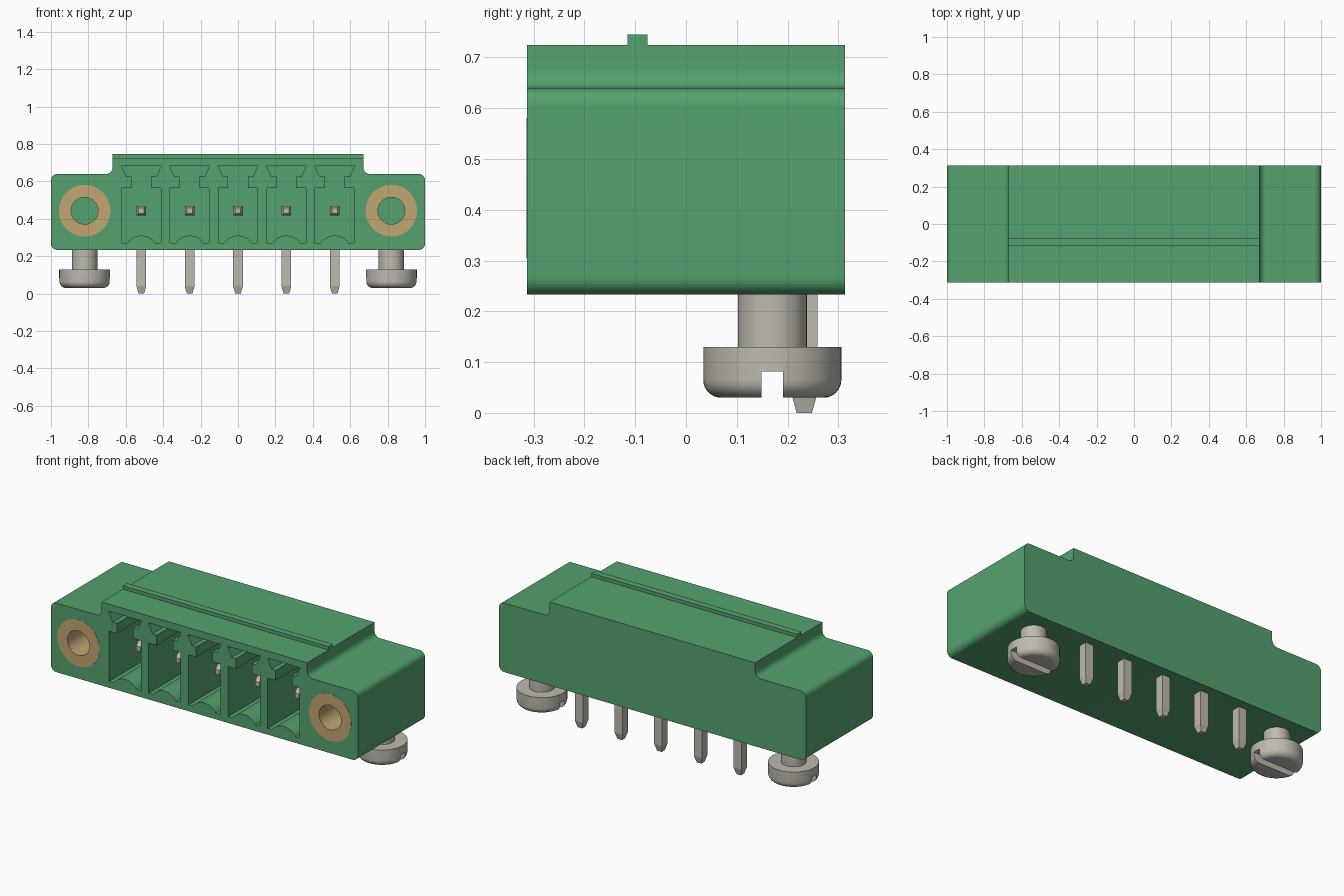
import bpy, bmesh, math
from mathutils import Matrix

cube = bpy.data.objects.get("Cube")
if cube:
    bpy.data.objects.remove(cube, do_unlink=True)


def material(name, rgb):
    m = bpy.data.materials.new(name)
    m.use_nodes = True
    m.diffuse_color = (*rgb, 1)
    m.node_tree.nodes["Principled BSDF"].inputs["Base Color"].default_value = (*rgb, 1)
    return m


GREEN = material("green plastic", (0.09, 0.36, 0.157))
METAL = material("grey metal", (0.51, 0.49, 0.43))
BRASS = material("brass", (0.54, 0.38, 0.17))

FRONT, BACK = -0.313, 0.313
PITCH, AXIS_Z = 0.2585, 0.443
SIDE_X, SCREW_Y, PIN_Y = 0.82, 0.17, 0.233


def finish(name, bm, mat):
    bmesh.ops.remove_doubles(bm, verts=bm.verts, dist=1e-5)
    bmesh.ops.recalc_face_normals(bm, faces=bm.faces)
    mesh = bpy.data.meshes.new(name)
    bm.to_mesh(mesh)
    bm.free()
    mesh.materials.append(mat)
    obj = bpy.data.objects.new(name, mesh)
    bpy.context.collection.objects.link(obj)
    return obj


def activate(obj):
    bpy.ops.object.select_all(action='DESELECT')
    obj.select_set(True)
    bpy.context.view_layer.objects.active = obj


def smooth(obj):
    activate(obj)
    bpy.ops.object.shade_smooth_by_angle(angle=math.radians(30))


def cut(obj, cutter):
    cutter.hide_render = True
    mod = obj.modifiers.new("cut", 'BOOLEAN')
    mod.operation, mod.solver, mod.object = 'DIFFERENCE', 'EXACT', cutter
    activate(obj)
    bpy.ops.object.modifier_apply(modifier=mod.name)
    bpy.data.objects.remove(cutter, do_unlink=True)


def arc(cx, cz, r, a0, a1, n=8):
    angles = [math.radians(a0 + (a1 - a0) * i / n) for i in range(n + 1)]
    return [(cx + r * math.cos(a), cz + r * math.sin(a)) for a in angles]


def prism(name, half, y0, y1, mat, x=0):
    """Mirror a half outline in x/z and extrude it along y."""
    outline = half + [(-px, pz) for px, pz in reversed(half) if px > 1e-6]
    bm = bmesh.new()
    face = bm.faces.new([bm.verts.new((x + px, y0, pz)) for px, pz in outline])
    new = bmesh.ops.extrude_face_region(bm, geom=[face])["geom"]
    bmesh.ops.translate(bm, vec=(0, y1 - y0, 0),
                        verts=[v for v in new if isinstance(v, bmesh.types.BMVert)])
    return finish(name, bm, mat)


def lathe(name, profile, mat, matrix, steps=48):
    """Spin a closed (radius, height) profile around z, then place it."""
    bm = bmesh.new()
    verts = [bm.verts.new((r, 0, h)) for r, h in profile]
    edges = [bm.edges.new((verts[i - 1], verts[i])) for i in range(len(verts))
             if profile[i - 1][0] + profile[i][0] > 0]
    bmesh.ops.spin(bm, geom=verts + edges, cent=(0, 0, 0), axis=(0, 0, 1),
                   angle=math.tau, steps=steps)
    bm.transform(matrix)
    return finish(name, bm, mat)


# Housing with rounded flanges and a raised middle
half = (arc(0.965, 0.268, 0.035, -90, 0) + arc(0.965, 0.605, 0.035, 0, 90)
        + arc(0.705, 0.675, 0.035, 270, 180) + [(0.67, 0.725)])
housing = prism("housing", half, FRONT, BACK, GREEN)

# Plug pockets with a humped floor and a dovetail slot above
pocket = arc(0, 0.22, 0.09, 90, 34) + [
    (0.104, 0.27), (0.104, 0.565), (0.053, 0.565),
    (0.053, 0.625), (0.08, 0.625), (0.107, 0.683)]
pin_xs = [PITCH * i for i in range(-2, 3)]
for x in pin_xs:
    cut(housing, prism("pocket_cutter", pocket, FRONT - 0.05, 0.17, GREEN, x))

# Threaded sleeves in the flanges
turn = Matrix.Rotation(math.radians(-90), 4, 'X')
for side, sx in (("left", 1), ("right", -1)):
    place = Matrix.Translation((sx * SIDE_X, 0, AXIS_Z)) @ turn
    bore = [(0, FRONT - 0.05), (0.138, FRONT - 0.05), (0.138, 0.06), (0, 0.06)]
    cut(housing, lathe("bore_cutter", bore, GREEN, place))
    ring = [(0.072, FRONT - 0.001), (0.138, FRONT - 0.001), (0.138, 0.06), (0.072, 0.06)]
    smooth(lathe(side + "_sleeve", ring, BRASS, place))
smooth(housing)

# Latching rib on top
prism("top_rib", [(0.67, 0.72), (0.67, 0.745)], -0.115, -0.076, GREEN)

# Bent square pins with tapered ends: y, z, half width, y slant, z slant
sections = [(-0.19, AXIS_Z, 0.014, 0, 1), (-0.155, AXIS_Z, 0.026, 0, 1),
            (PIN_Y, AXIS_Z, 0.026, 1, 1),
            (PIN_Y, 0.04, 0.026, 1, 0), (PIN_Y, 0, 0.015, 1, 0)]
for number, x in enumerate(pin_xs, 1):
    bm = bmesh.new()
    loops = [[bm.verts.new((x + a * h, y + ky * b * h, z + kz * b * h))
              for a, b in ((-1, -1), (1, -1), (1, 1), (-1, 1))]
             for y, z, h, ky, kz in sections]
    for one, two in zip(loops, loops[1:]):
        for i in range(4):
            bm.faces.new((one[i - 1], one[i], two[i], two[i - 1]))
    bm.faces.new(loops[0])
    bm.faces.new(loops[-1])
    finish(f"pin_{number}", bm, METAL)

# Slotted mounting screws underneath
screw = ([(0, 0.03)] + arc(0.101, 0.065, 0.035, -90, 0)
         + [(0.136, 0.13), (0.068, 0.13), (0.068, 0.26), (0, 0.26)])
for side, sx in (("left", 1), ("right", -1)):
    obj = lathe(side + "_screw", screw, METAL,
                Matrix.Translation((sx * SIDE_X, SCREW_Y, 0)))
    slot = [(0.2, 0), (0.2, 0.082)]
    cut(obj, prism("slot_cutter", slot, SCREW_Y - 0.021, SCREW_Y + 0.021, METAL, sx * SIDE_X))
    smooth(obj)
